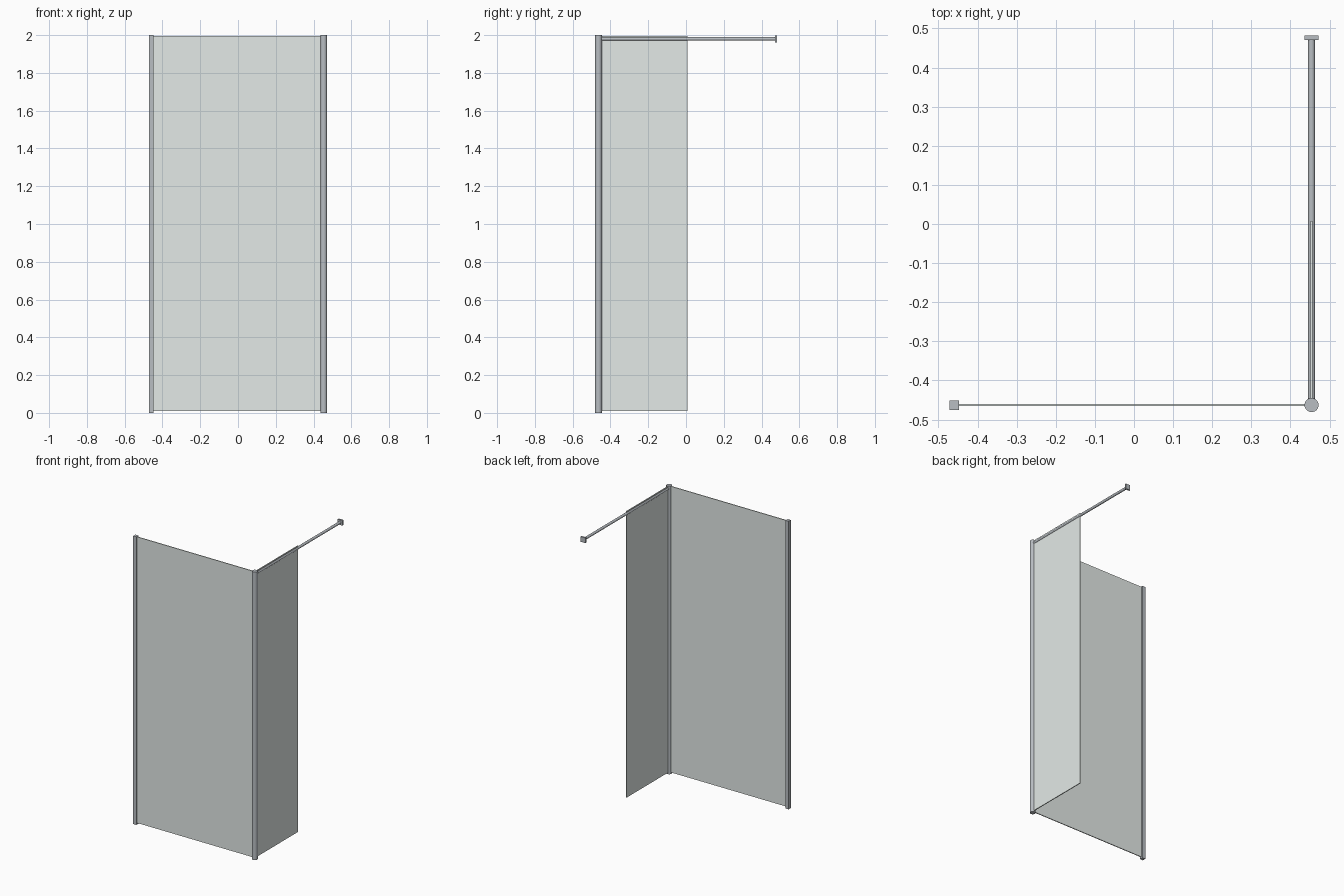
import bpy
from math import pi

if "Cube" in bpy.data.objects:
    bpy.data.objects.remove(bpy.data.objects["Cube"])


def material(name, color):
    m = bpy.data.materials.new(name)
    m.diffuse_color = color
    m.use_nodes = True
    m.node_tree.nodes["Principled BSDF"].inputs["Base Color"].default_value = m.diffuse_color
    return m


METAL = material("brushed_metal", (0.48, 0.51, 0.54, 1))
GLASS = material("pale_glass", (0.77, 0.82, 0.80, 1))


def box(name, lo, hi, mat, bevel=0.0):
    bpy.ops.mesh.primitive_cube_add(size=1, location=[(a + b) / 2 for a, b in zip(lo, hi)])
    o = bpy.context.object
    o.name = name
    o.scale = [b - a for a, b in zip(lo, hi)]
    bpy.ops.object.transform_apply(location=False, rotation=False, scale=True)
    o.data.materials.append(mat)
    if bevel:
        b = o.modifiers.new("soft_edges", "BEVEL")
        b.width, b.segments = bevel, 1
    return o


def rod(name, radius, length, center, rotation, mat):
    bpy.ops.mesh.primitive_cylinder_add(vertices=32, radius=radius, depth=length,
                                        location=center, rotation=rotation)
    o = bpy.context.object
    o.name = name
    o.data.materials.append(mat)
    bpy.ops.object.shade_smooth_by_angle()
    return o


PX, PY = 0.454, -0.463   # corner post axis
BAR_Z = 1.98             # support bar height

# Uprights: square wall profile and round corner post
box("wall_profile", (-0.472, PY - 0.012, 0), (-0.448, PY + 0.012, 2), METAL)
rod("corner_post", 0.018, 2, (PX, PY, 1), (0, 0, 0), METAL)

# Glass: wide front panel and narrow return panel
box("front_glass", (-0.452, PY - 0.003, 0.01), (PX - 0.012, PY + 0.003, 1.996), GLASS)
box("return_glass", (PX - 0.003, PY + 0.012, 0.01), (PX + 0.003, 0.008, 1.996), GLASS)

# Support bar running from the post to its wall plate
rod("support_bar", 0.009, 0.475 - PY, (PX, (0.475 + PY) / 2, BAR_Z), (pi / 2, 0, 0), METAL)
box("wall_plate", (PX - 0.018, 0.471, BAR_Z - 0.018),
    (PX + 0.018, 0.482, BAR_Z + 0.018), METAL)
